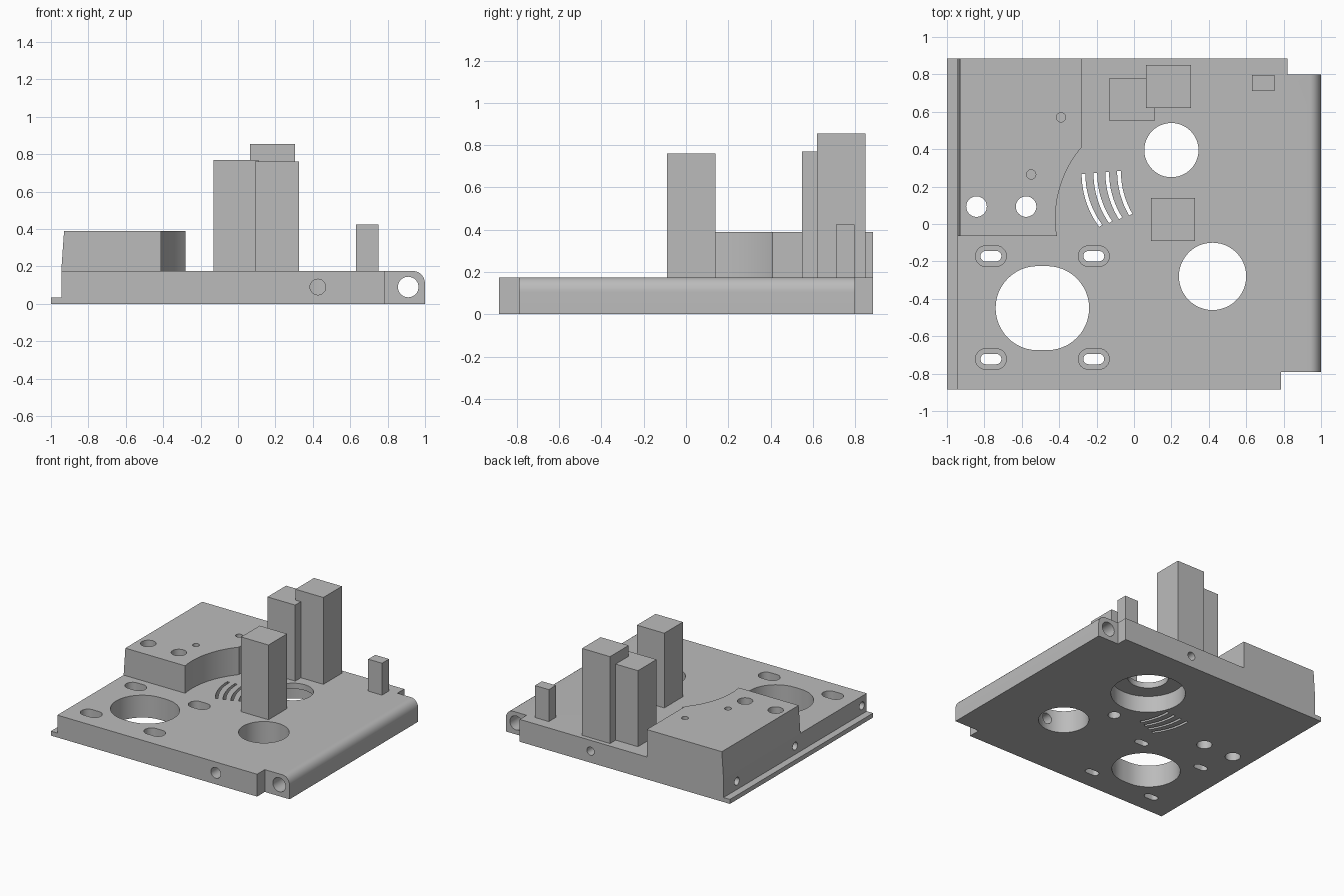
import bpy, bmesh, math
from mathutils import Matrix, Vector

if "Cube" in bpy.data.objects:
    bpy.data.objects.remove(bpy.data.objects["Cube"])

grey = bpy.data.materials.new("light_grey")
grey.diffuse_color = (0.5, 0.5, 0.5, 1)
grey.use_nodes = True
grey.node_tree.nodes["Principled BSDF"].inputs["Base Color"].default_value = grey.diffuse_color
TOP = 0.175


def prism(name, pts, lo, hi, axis="z"):
    """Extrude a 2D outline: axis z uses (x, y), axis y uses (x, z), axis x uses (y, z)."""
    place = {"z": lambda a, b, t: (a, b, t),
             "y": lambda a, b, t: (a, t, b),
             "x": lambda a, b, t: (t, a, b)}[axis]
    bm = bmesh.new()
    rings = [[bm.verts.new(place(a, b, t)) for a, b in pts] for t in (lo, hi)]
    n = len(pts)
    bm.faces.new(rings[0])
    bm.faces.new(rings[1])
    for i in range(n):
        j = (i + 1) % n
        bm.faces.new((rings[0][i], rings[0][j], rings[1][j], rings[1][i]))
    bmesh.ops.recalc_face_normals(bm, faces=bm.faces)
    me = bpy.data.meshes.new(name)
    bm.to_mesh(me)
    bm.free()
    ob = bpy.data.objects.new(name, me)
    me.materials.append(grey)
    bpy.context.collection.objects.link(ob)
    return ob


def rect(x0, x1, y0, y1):
    return [(x0, y0), (x1, y0), (x1, y1), (x0, y1)]


def stadium(cx, cy, r, half=0.0, n=24):
    """Circle, or slot stretched along its first axis by half."""
    pts = []
    for side, start in ((1, -90), (-1, 90)):
        for i in range(n + (1 if half else 0)):
            a = math.radians(start + 180 * i / n)
            pts.append((cx + side * half + r * math.cos(a), cy + r * math.sin(a)))
    return pts


def arc(cx, cy, r, a0, a1, n):
    return [(cx + r * math.cos(a0 + (a1 - a0) * i / n),
             cy + r * math.sin(a0 + (a1 - a0) * i / n)) for i in range(n + 1)]


def cut(target, cutters):
    for c in cutters:
        m = target.modifiers.new("cut", "BOOLEAN")
        m.operation, m.solver, m.object = "DIFFERENCE", "EXACT", c
    bpy.context.view_layer.update()
    me = bpy.data.meshes.new_from_object(
        target.evaluated_get(bpy.context.evaluated_depsgraph_get()))
    target.modifiers.clear()
    target.data = me


# base plate: stepped left edge, rounded right edge
edge = [(0.94 + 0.06 * math.sin(math.pi * i / 20),
         0.105 + 0.07 * math.cos(math.pi * i / 20)) for i in range(11)]
base = prism("base_plate", [(-1, 0), (-1, 0.035), (-0.945, 0.035), (-0.945, TOP)]
             + edge + [(1, 0)], -0.885, 0.885, "y")

# raised block: curved inner side, slightly sloped outer side
cx, cy, r = 0.166, 0.03, 0.586
a_end, a_start = math.pi - math.asin(0.38 / r), math.pi + math.asin(0.095 / r)
block = prism("raised_block", [(-0.945, 0.885), (-0.945, -0.065)]
              + arc(cx, cy, r, a_start, a_end, 20) + [(-0.28, 0.885)], TOP, 0.39)
for v in block.data.vertices:
    if v.co.x < -0.9 and v.co.z > 0.3:
        v.co.x = -0.93

cutters = []


def cutter(pts, lo, hi, axis="z"):
    cutters.append(prism("cutter", pts, lo, hi, axis))


# notched right-hand corners
cutter(rect(0.785, 1.1, -1, -0.79), -0.1, 0.3)
cutter(rect(0.82, 1.1, 0.8, 1), -0.1, 0.3)
# large openings, one widened from below
cutter(stadium(-0.49, -0.45, 0.225, 0.025), -0.1, 0.3)
cutter(stadium(0.42, -0.28, 0.18), -0.1, 0.3)
cutter(stadium(0.2, 0.395, 0.145), -0.1, 0.3)
cutter(stadium(0.2, 0.395, 0.266), -0.1, 0.13)
# recessed mounting slots
for x in (-0.765, -0.215):
    for y in (-0.172, -0.722):
        cutter(stadium(x, y, 0.028, 0.028, 12), -0.1, 0.3)
        cutter(stadium(x, y, 0.055, 0.028, 12), 0.1, 0.3)
# curved vents
for i in range(4):
    x, y, R = -0.27 + 0.0633 * i, 0.268 + 0.005 * i, 0.465
    a1 = math.pi + math.asin((0.278 - 0.015 * i) / R)
    cutter(arc(x + R, y, R + 0.01, math.pi, a1, 10)
           + arc(x + R, y, R - 0.01, a1, math.pi, 10), -0.1, 0.3)
# side bores: front, back, left side, blind hole below
cutter(stadium(0.427, 0.09, 0.042, n=12), -1, -0.3, "y")
cutter(stadium(0.207, 0.09, 0.032, n=12), 0.5, 1, "y")
cutter(stadium(0.91, 0.09, 0.055, n=16), -1, 1, "y")
for y in (0.72, 0.0, -0.826):
    cutter(stadium(y, 0.1, 0.03, n=12), -1.1, -0.65, "x")
cutter(stadium(0.187, 0.004, 0.045, n=12), -0.1, 0.1)
cut(base, cutters)

# holes shared by block and plate, then small blind holes in the block
through = [prism("cutter", stadium(x, 0.093, 0.055, n=16), -0.1, 0.5)
           for x in (-0.842, -0.577)]
blind = [prism("cutter", stadium(x, y, 0.025, n=10), 0.25, 0.5)
         for x, y in ((-0.39, 0.57), (-0.55, 0.265))]
cut(base, through)
cut(block, through + blind)
for c in cutters + through + blind:
    bpy.data.objects.remove(c)

# upright posts
for name, x0, x1, y0, y1, h in (("back_post_short", -0.13, 0.11, 0.55, 0.78, 0.77),
                                ("back_post_tall", 0.063, 0.305, 0.62, 0.85, 0.855),
                                ("centre_post", 0.09, 0.327, -0.09, 0.14, 0.76),
                                ("small_post", 0.63, 0.75, 0.71, 0.797, 0.425)):
    prism(name, rect(x0, x1, y0, y1), TOP, h)

# smooth curved walls, keep edges crisp
bpy.ops.object.select_all(action="DESELECT")
for ob in (base, block):
    ob.select_set(True)
bpy.context.view_layer.objects.active = base
bpy.ops.object.shade_smooth_by_angle(angle=math.radians(30))
